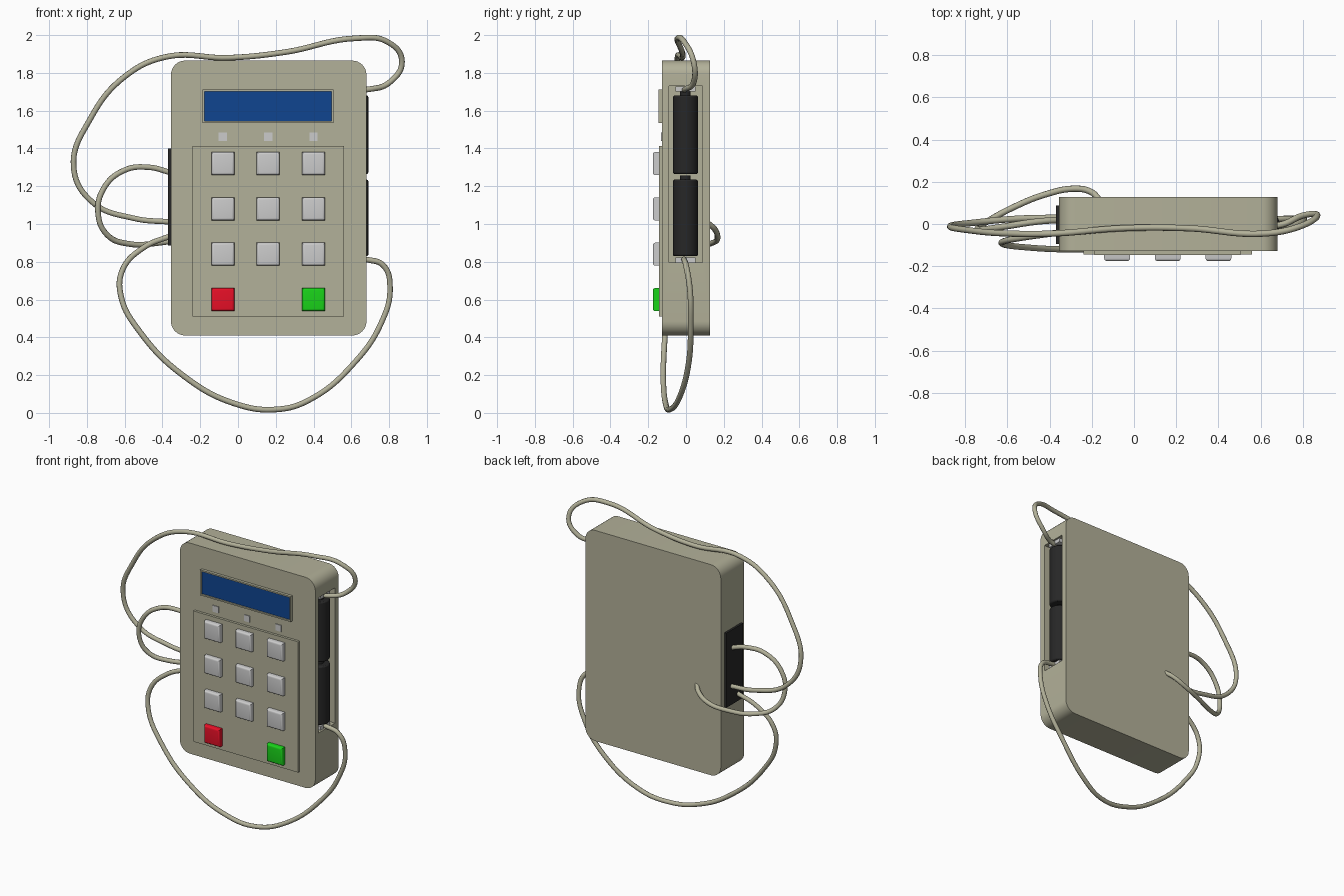
import bpy, math

if "Cube" in bpy.data.objects:
    bpy.data.objects.remove(bpy.data.objects["Cube"])


def mat(name, *rgb):
    m = bpy.data.materials.new(name)
    m.diffuse_color = (*rgb, 1)
    m.use_nodes = True
    m.node_tree.nodes["Principled BSDF"].inputs["Base Color"].default_value = m.diffuse_color
    return m


BEIGE = mat("beige", 0.45, 0.44, 0.32)
DARK = mat("dark", 0.02, 0.02, 0.02)
BLUE = mat("blue", 0.005, 0.06, 0.28)
RED = mat("red", 0.8, 0.005, 0.02)
GREEN = mat("green", 0.01, 0.65, 0.01)


def finish(o, name, m=None):
    o.name = name
    if m:
        o.data.materials.append(m)
    return o


def activate(o):
    bpy.ops.object.select_all(action='DESELECT')
    o.select_set(True)
    bpy.context.view_layer.objects.active = o


def smooth(o):
    activate(o)
    bpy.ops.object.shade_smooth_by_angle(angle=math.radians(35))


def box(name, x, y, z, m=None):
    """Box from (min, max) pairs on each axis."""
    bpy.ops.mesh.primitive_cube_add(size=1, location=[(a + b) / 2 for a, b in (x, y, z)])
    o = bpy.context.object
    o.scale = [b - a for a, b in (x, y, z)]
    bpy.ops.object.transform_apply(location=False, rotation=False, scale=True)
    return finish(o, name, m)


def round_edges(o, width, segs, pick):
    """Bevel only edges whose two end points satisfy pick(v1, v2)."""
    w = o.data.attributes.new("bevel_weight_edge", 'FLOAT', 'EDGE')
    for e in o.data.edges:
        a, b = (o.data.vertices[i].co for i in e.vertices)
        w.data[e.index].value = 1.0 if pick(a, b) else 0.0
    b = o.modifiers.new("round", 'BEVEL')
    b.limit_method = 'WEIGHT'
    b.width, b.segments = width, segs
    activate(o)
    bpy.ops.object.modifier_apply(modifier=b.name)


def cylinder(name, r, z0, z1, x, y, m, bevel=0.0):
    bpy.ops.mesh.primitive_cylinder_add(vertices=32, radius=r, depth=z1 - z0,
                                        location=(x, y, (z0 + z1) / 2))
    o = finish(bpy.context.object, name, m)
    if bevel:
        b = o.modifiers.new("round", 'BEVEL')
        b.width, b.segments = bevel, 2
    smooth(o)
    return o


def cable(name, pts):
    cu = bpy.data.curves.new(name, 'CURVE')
    cu.dimensions = '3D'
    cu.bevel_depth, cu.bevel_resolution = 0.015, 3
    cu.resolution_u, cu.use_fill_caps = 10, True
    s = cu.splines.new('BEZIER')
    s.bezier_points.add(len(pts) - 1)
    for p, co in zip(s.bezier_points, pts):
        p.co = co
        p.handle_left_type = p.handle_right_type = 'AUTO'
    o = bpy.data.objects.new(name, cu)
    bpy.context.collection.objects.link(o)
    return finish(o, name, BEIGE)


# Casing with rounded corners and a battery bay cut into the right side
body = box("casing", (-0.355, 0.68), (-0.127, 0.127), (0.41, 1.865), BEIGE)
round_edges(body, 0.075, 8, lambda a, b: abs(a.y - b.y) > 0.1)
cutter = box("bay_cutter", (0.54, 0.8), (-0.09, 0.088), (0.795, 1.73), BEIGE)
cut = body.modifiers.new("bay", 'BOOLEAN')
cut.object, cut.operation, cut.solver = cutter, 'DIFFERENCE', 'EXACT'
activate(body)
bpy.ops.object.modifier_apply(modifier=cut.name)
bpy.data.objects.remove(cutter)
smooth(body)

# Two batteries with terminals, and the bay contacts
for i, (z0, z1) in enumerate(((0.83, 1.235), (1.265, 1.68))):
    cylinder(f"battery_{i}", 0.066, z0, z1, 0.624, -0.003, DARK, 0.008)
    cylinder(f"battery_terminal_{i}", 0.028, z1 - 0.005, z1 + 0.022, 0.624, -0.003, DARK)
for i, z in enumerate((0.797, 1.702)):
    box(f"bay_contact_{i}", (0.56, 0.67), (-0.055, 0.05), (z, z + 0.026))

# Connector plate on the left side
box("connector_plate", (-0.37, -0.34), (-0.095, 0.088), (0.885, 1.40), DARK)

# Display: four frame bars around a blue screen
X0, X1, Z0, Z1, T = -0.187, 0.505, 1.536, 1.712, 0.01
for name, x, z in (("left", (X0, X0 + T), (Z0, Z1)), ("right", (X1 - T, X1), (Z0, Z1)),
                   ("bottom", (X0 + T, X1 - T), (Z0, Z0 + T)),
                   ("top", (X0 + T, X1 - T), (Z1 - T, Z1))):
    box("display_frame_" + name, x, (-0.146, -0.11), z, BEIGE)
box("screen", (X0 + T, X1 - T), (-0.138, -0.11), (Z0 + T, Z1 - T), BLUE)

# Keypad panel
box("keypad_panel", (-0.24, 0.56), (-0.144, -0.11), (0.51, 1.413), BEIGE)

# Indicators and keys
COLS = (-0.08, 0.16, 0.40)
for c, x in enumerate(COLS):
    box(f"indicator_{c}", (x - 0.022, x + 0.022), (-0.132, -0.11), (1.44, 1.484))
    for r, z in enumerate((1.32, 1.08, 0.84, 0.60)):
        if r == 3 and c == 1:
            continue
        m = None if r < 3 else (RED if c == 0 else GREEN)
        k = box(f"key_{r}_{c}", (x - 0.061, x + 0.061), (-0.176, -0.12),
                (z - 0.061, z + 0.061), m)
        round_edges(k, 0.014, 4, lambda a, b: a.y < 0 and b.y < 0)
        smooth(k)

# Cables: over the top, under the bottom, and a short loop to the back
cable("upper_cable", [(-0.35, 0.03, 1.01), (-0.55, 0.025, 1.03), (-0.77, 0.005, 1.115),
                      (-0.87, -0.01, 1.30), (-0.78, -0.03, 1.56), (-0.60, -0.045, 1.78),
                      (-0.38, -0.045, 1.885), (-0.05, -0.02, 1.88), (0.25, -0.02, 1.91),
                      (0.62, -0.045, 1.983), (0.79, -0.01, 1.965), (0.868, 0.04, 1.86),
                      (0.80, 0.04, 1.748), (0.69, -0.005, 1.713), (0.60, -0.005, 1.71)])
cable("lower_cable", [(-0.35, -0.04, 0.94), (-0.50, -0.06, 0.875), (-0.61, -0.08, 0.76),
                      (-0.62, -0.095, 0.62), (-0.52, -0.11, 0.43), (-0.28, -0.12, 0.19),
                      (-0.02, -0.108, 0.05), (0.20, -0.085, 0.018), (0.38, -0.04, 0.07),
                      (0.62, 0.015, 0.27), (0.76, 0.025, 0.48), (0.805, 0.02, 0.66),
                      (0.77, 0.0, 0.78), (0.69, -0.01, 0.81), (0.60, -0.01, 0.812)])
cable("short_cable", [(-0.35, 0.02, 1.27), (-0.47, 0.01, 1.30), (-0.60, -0.01, 1.285),
                      (-0.71, -0.025, 1.19), (-0.74, -0.02, 1.05), (-0.69, 0.015, 0.94),
                      (-0.58, 0.075, 0.895), (-0.42, 0.14, 0.90), (-0.28, 0.167, 0.93),
                      (-0.20, 0.15, 0.975), (-0.16, 0.11, 1.01)])
